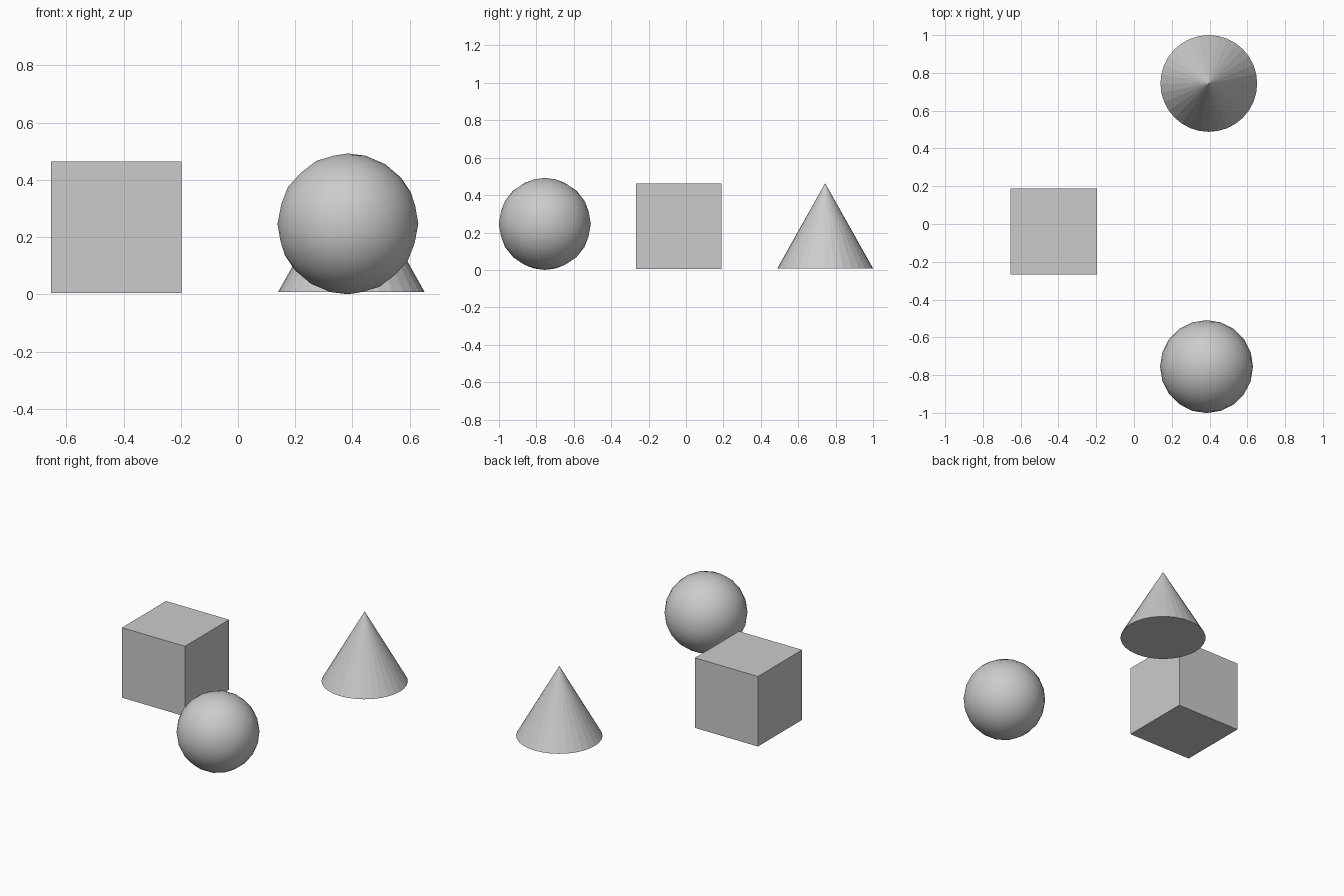
import bpy

if "Cube" in bpy.data.objects:
    bpy.data.objects.remove(bpy.data.objects["Cube"])

# Cube block
bpy.ops.mesh.primitive_cube_add(size=1, location=(-0.425, -0.039, 0.234))
cube = bpy.context.object
cube.name = "cube_block"
cube.scale = (0.456, 0.456, 0.458)

# Smooth ball
bpy.ops.mesh.primitive_ico_sphere_add(subdivisions=3, radius=0.246,
                                      location=(0.384, -0.755, 0.246))
ball = bpy.context.object
ball.name = "ball"
bpy.ops.object.shade_smooth()

# Faceted cone
bpy.ops.mesh.primitive_cone_add(vertices=32, radius1=0.256, radius2=0,
                                depth=0.456, location=(0.396, 0.744, 0.236))
bpy.context.object.name = "cone"
